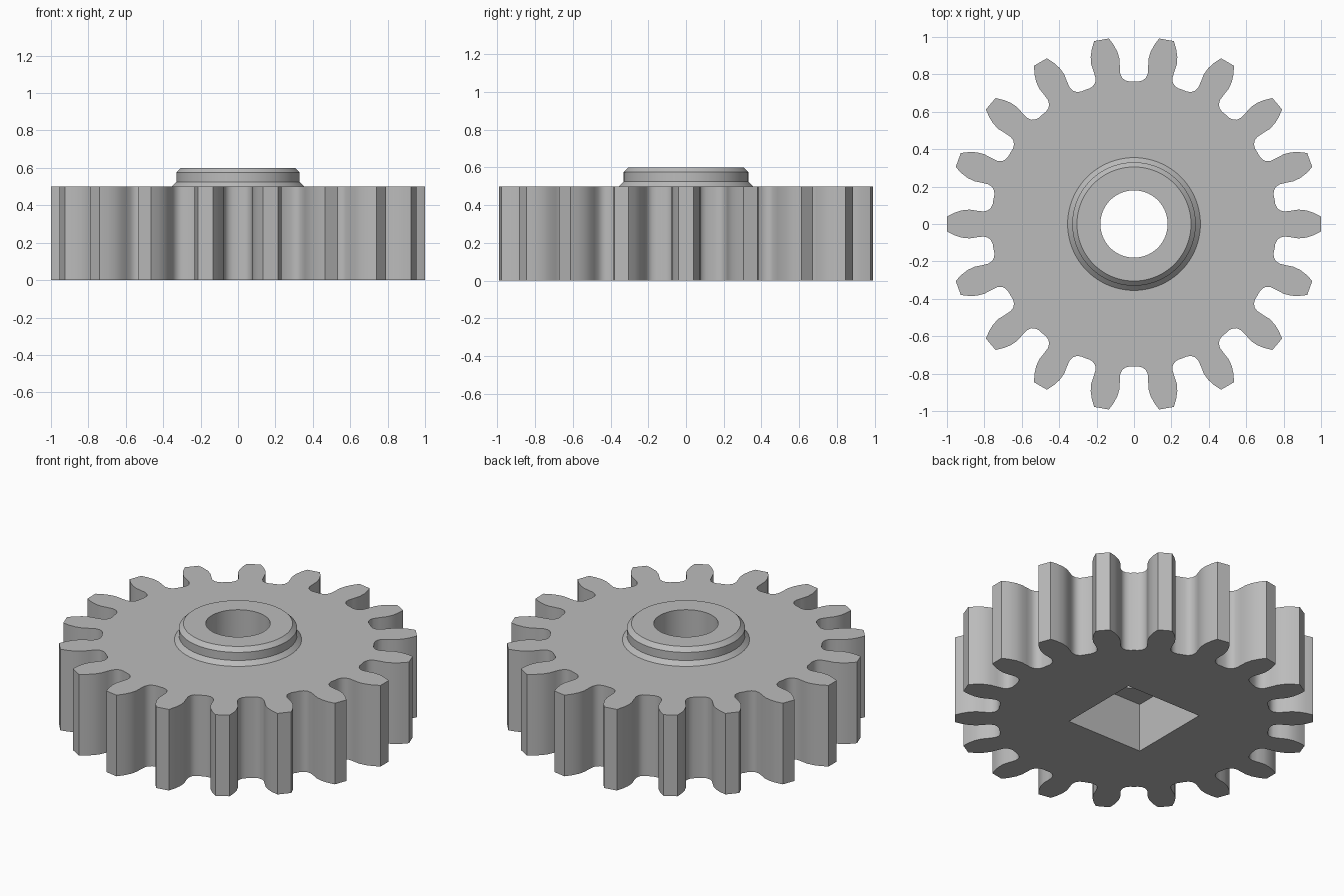
import bpy, bmesh
from math import cos, sin, pi, radians
from mathutils import Matrix, Vector

cube = bpy.data.objects.get("Cube")
if cube:
    bpy.data.objects.remove(cube, do_unlink=True)

TEETH = 18
THICKNESS = 0.5
SEGMENTS = 96

steel = bpy.data.materials.new("plain_grey")
steel.use_nodes = True
grey = (0.5, 0.5, 0.5, 1.0)
steel.diffuse_color = grey
steel.node_tree.nodes["Principled BSDF"].inputs["Base Color"].default_value = grey


def make_object(name, bm):
    bmesh.ops.recalc_face_normals(bm, faces=bm.faces)
    mesh = bpy.data.meshes.new(name)
    bm.to_mesh(mesh)
    bm.free()
    mesh.materials.append(steel)
    obj = bpy.data.objects.new(name, mesh)
    bpy.context.collection.objects.link(obj)
    return obj


def prism(name, outline, z0, z1):
    bm = bmesh.new()
    face = bm.faces.new([bm.verts.new((x, y, z0)) for x, y in outline])
    top = bmesh.ops.extrude_face_region(bm, geom=[face])["geom"]
    verts = [v for v in top if isinstance(v, bmesh.types.BMVert)]
    bmesh.ops.translate(bm, verts=verts, vec=(0, 0, z1 - z0))
    return make_object(name, bm)


def circle(radius):
    steps = [2 * pi * i / SEGMENTS for i in range(SEGMENTS)]
    return [(radius * cos(a), radius * sin(a)) for a in steps]


def lathe(name, profile):
    bm = bmesh.new()
    verts = [bm.verts.new((r, 0, z)) for r, z in profile]
    edges = [bm.edges.new(pair) for pair in zip(verts, verts[1:])]
    bmesh.ops.spin(bm, geom=verts + edges, axis=(0, 0, 1), cent=(0, 0, 0),
                   angle=2 * pi, steps=SEGMENTS, use_duplicate=False)
    bmesh.ops.remove_doubles(bm, verts=bm.verts, dist=0.0001)
    return make_object(name, bm)


def combine(target, tool, operation):
    tool.hide_render = True
    mod = target.modifiers.new(tool.name, "BOOLEAN")
    mod.object = tool
    mod.operation = operation
    mod.solver = "EXACT"
    bpy.context.view_layer.objects.active = target
    bpy.ops.object.modifier_apply(modifier=mod.name)
    bpy.data.objects.remove(tool, do_unlink=True)


# Half a tooth from tip to root: distance along the tooth, half width
flank = [(1.0, 0.04), (0.96, 0.06), (0.92, 0.073), (0.88, 0.077), (0.84, 0.071),
         (0.805, 0.067), (0.78, 0.073), (0.764, 0.088), (0.755, 0.108)]
root = (0.763 * cos(pi / TEETH), 0.763 * sin(pi / TEETH))
tooth = [(u, -v) for u, v in reversed(flank)] + flank + [root]

# Toothed wheel
outline = []
for i in range(TEETH):
    turn = Matrix.Rotation(2 * pi * i / TEETH, 2)
    outline += [tuple(turn @ Vector(p)) for p in tooth]
gear = prism("gear_wheel", outline, 0, THICKNESS)

# Raised hub with a flared foot and a chamfered rim
hub = lathe("hub", [(0, 0.4), (0.355, 0.4), (0.355, THICKNESS), (0.33, 0.525),
                    (0.33, 0.575), (0.305, 0.6), (0, 0.6)])
combine(gear, hub, "UNION")

# Round bore through the hub, square socket in the underside
combine(gear, prism("bore", circle(0.18), -0.1, 0.7), "DIFFERENCE")
s = 0.258
square = [(-s, -s), (s, -s), (s, s), (-s, s)]
combine(gear, prism("socket", square, -0.1, 0.3), "DIFFERENCE")

# Smooth flanks with crisp edges
bpy.ops.object.select_all(action="DESELECT")
gear.select_set(True)
bpy.context.view_layer.objects.active = gear
bpy.ops.object.shade_smooth_by_angle(angle=radians(35))
